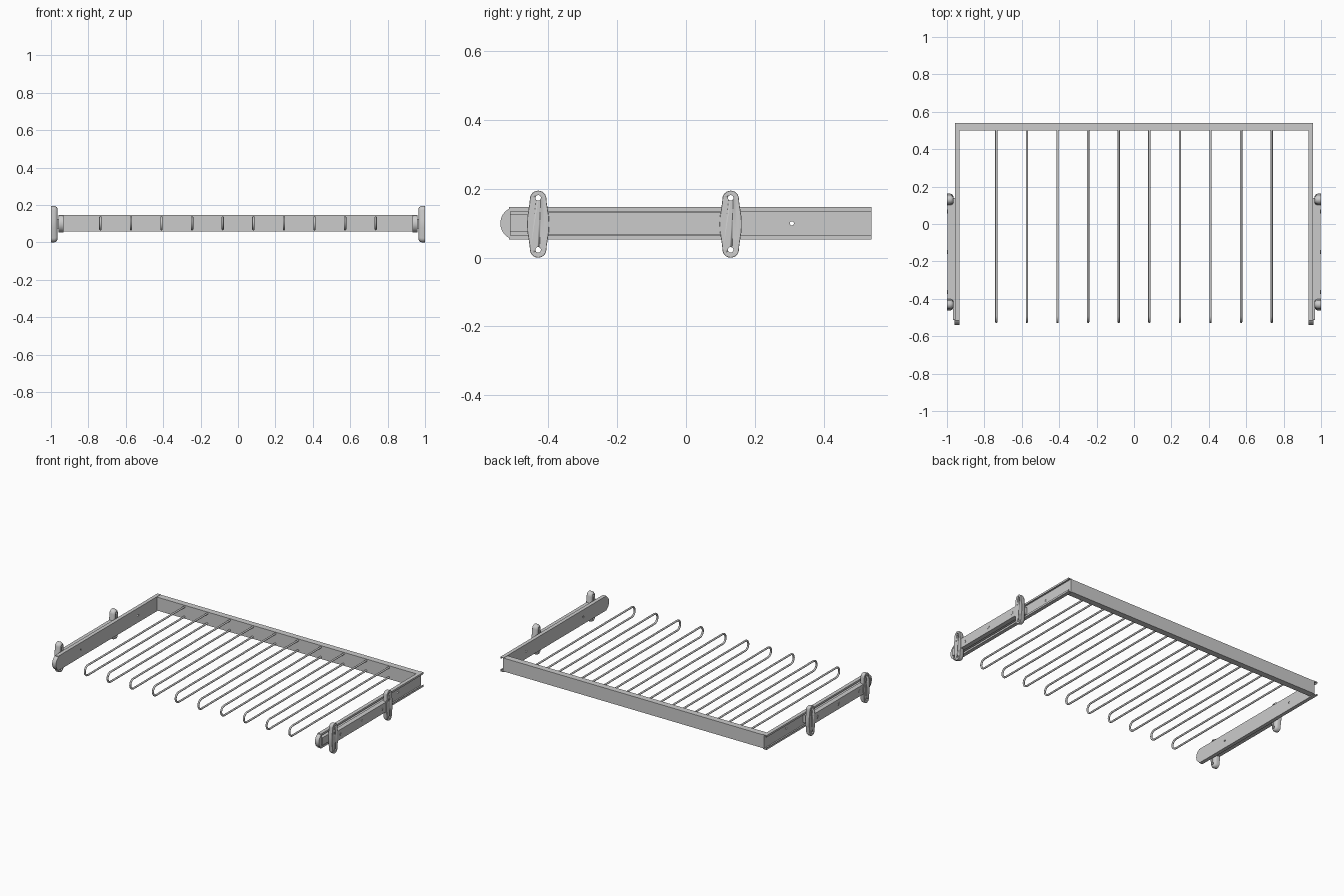
import bpy, bmesh
from math import sin, cos, pi

if "Cube" in bpy.data.objects:
    bpy.data.objects.remove(bpy.data.objects["Cube"])


def make(name, rings, mirror=False, smooth=True):
    """Skin a stack of closed rings, cap both ends, optionally mirror across x."""
    bm = bmesh.new()
    rows = [[bm.verts.new(p) for p in r] for r in rings]
    n = len(rows[0])
    for a, b in zip(rows, rows[1:]):
        for i in range(n):
            j = (i + 1) % n
            bm.faces.new((a[i], a[j], b[j], b[i]))
    bm.faces.new(rows[0])
    bm.faces.new(rows[-1])
    bmesh.ops.recalc_face_normals(bm, faces=bm.faces)
    me = bpy.data.meshes.new(name)
    bm.to_mesh(me)
    bm.free()
    ob = bpy.data.objects.new(name, me)
    bpy.context.collection.objects.link(ob)
    activate(ob)
    if smooth:
        bpy.ops.object.shade_smooth_by_angle(angle=0.6)
    if mirror:
        ob.modifiers.new("mirror", 'MIRROR')
    return ob


def activate(ob):
    bpy.ops.object.select_all(action='DESELECT')
    ob.select_set(True)
    bpy.context.view_layer.objects.active = ob


def box(name, x, y, z, mirror=False):
    ring = [(x[0], y[0]), (x[1], y[0]), (x[1], y[1]), (x[0], y[1])]
    return make(name, [[(u, v, k) for u, v in ring] for k in z], mirror, False)


def extrude_y(name, profile, y0, y1):
    return make(name, [[(x, y, z) for x, z in profile] for y in (y0, y1)], True, False)


def disc(name, y, z, r, x0, x1, mirror=False, n=24):
    return make(name, [[(x, y + r * cos(2 * pi * i / n), z + r * sin(2 * pi * i / n))
                        for i in range(n)] for x in (x0, x1)], mirror)


def drill(ob, y, z, r, x0, x1):
    """Cut a round hole along x; runs before the mirror."""
    cutter = disc("cutter", y, z, r, x0, x1)
    cutter.hide_render = True
    activate(ob)
    m = ob.modifiers.new("hole", 'BOOLEAN')
    m.operation, m.object, m.solver = 'DIFFERENCE', cutter, 'EXACT'
    while ob.modifiers[0].name != m.name:
        bpy.ops.object.modifier_move_up(modifier=m.name)
    bpy.ops.object.modifier_apply(modifier=m.name)
    bpy.data.objects.remove(cutter)


def channel_profile(xw, xo, half, t, lip, zc=0.1):
    """C section: web at xw, flanges to xo, inward lips."""
    s = 1 if xo > xw else -1
    top = [(xw, half), (xo, half), (xo, half - lip), (xo - s * t, half - lip),
           (xo - s * t, half - t), (xw + s * t, half - t)]
    return [(x, zc + z) for x, z in top] + [(x, zc - z) for x, z in reversed(top)]


# Back crossbar
box("back_crossbar", (-0.936, 0.936), (0.5, 0.54), (0.058, 0.145))

# Side rails
rail = extrude_y("side_rail", channel_profile(0.934, 0.958, 0.047, 0.004, 0.012), -0.515, 0.54)
for y in (-0.28, 0.308):
    drill(rail, y, 0.1, 0.006, 0.92, 0.95)

# Rounded front caps on the rails
arc = [(-0.495 - 0.045 * sin(pi * i / 16), 0.1 + 0.047 * cos(pi * i / 16)) for i in range(17)]
make("rail_end_cap", [[(x, y, z) for y, z in
     [(-0.51 + (y + 0.51 if y < -0.51 else 0), z) for y, z in arc]] for x in (0.932, 0.96)], True)

# Sliding bars between the rails and the fixed tracks
box("sliding_bar", (0.942, 0.968), (-0.512, 0.14), (0.075, 0.125), True)

# Fixed outer tracks with screws
extrude_y("outer_track", channel_profile(0.997, 0.966, 0.032, 0.004, 0.008), -0.44, 0.14)
for y in (-0.363, -0.15, 0.067):
    disc("track_screw_rim", y, 0.1, 0.011, 0.99, 0.9985, True)
    disc("track_screw_core", y, 0.1, 0.006, 0.99, 0.9998, True)


# Mounting brackets: tapered oval plates with rounded inner edges
def bracket_outline(yc, x, inset):
    pts = []
    for sgn in (1, -1):
        end = [(0.032, 0.0), (0.0315, 0.02), (0.025, 0.062)]
        end += [(0.024 * cos(a), 0.0735 + 0.024 * sin(a)) for a in [pi * i / 12 for i in range(13)]]
        end += [(-0.025, 0.062), (-0.0315, 0.02)]
        pts += [(sgn * y, sgn * z) for y, z in end]
    ky, kz = 1 - inset / 0.032, 1 - inset / 0.0975
    return [(x, yc + y * ky, 0.0975 + z * kz) for y, z in pts]


for yc in (-0.43, 0.13):
    steps = [(1.0, 0.001), (0.999, 0), (0.982, 0), (0.974, 0.003), (0.969, 0.007), (0.966, 0.013)]
    plate = make("mounting_bracket", [bracket_outline(yc, x, s) for x, s in steps], True)
    for z in (0.023, 0.174):
        drill(plate, yc, z, 0.008, 0.94, 1.02)

# Ten hanging wires, each an upright hairpin fixed to the crossbar
for k in range(10):
    x = -0.736 + 0.1636 * k
    r = 0.032
    path = [(x, 0.505, 0.102 + r)]
    path += [(x, -0.492 - r * sin(pi * i / 16), 0.102 + r * cos(pi * i / 16)) for i in range(17)]
    path += [(x, 0.505, 0.102 - r)]
    cu = bpy.data.curves.new("hanging_wire", 'CURVE')
    cu.dimensions = '3D'
    cu.bevel_depth = 0.006
    cu.bevel_resolution = 3
    cu.use_fill_caps = True
    sp = cu.splines.new('POLY')
    sp.points.add(len(path) - 1)
    for p, co in zip(sp.points, path):
        p.co = (*co, 1)
    ob = bpy.data.objects.new("hanging_wire", cu)
    bpy.context.collection.objects.link(ob)
    activate(ob)
    bpy.ops.object.convert(target='MESH')
    bpy.ops.object.shade_smooth_by_angle(angle=0.8)
